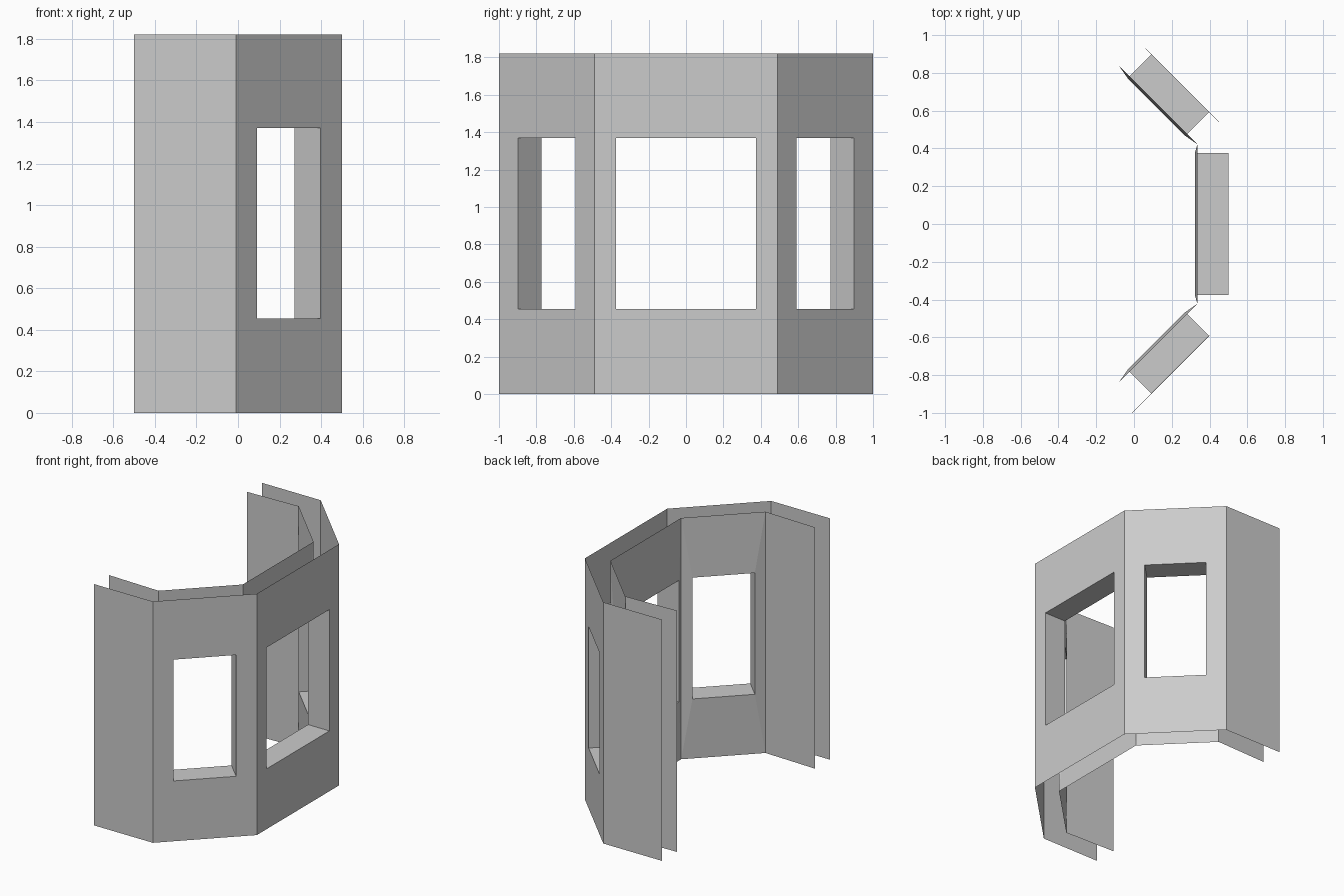
import bpy, bmesh
from mathutils import Vector

if "Cube" in bpy.data.objects:
    bpy.data.objects.remove(bpy.data.objects["Cube"])

H, T = 1.82, 0.178          # wall height and thickness
Z0, Z1 = 0.455, 1.37        # window sill and head

# Outer plan, walked so the outside lies on the right
plan = [Vector(p) for p in [(-0.5, -1), (-0.01, -1), (0.5, -0.49),
                            (0.5, 0.49), (-0.01, 1), (-0.5, 1)]]
# Window margin at each end of a wall segment, as a fraction (None = solid)
margins = [None, 0.2, 0.117, 0.2, None]


def normal(a, b):
    d = (b - a).normalized()
    return Vector((d.y, -d.x))


norms = [normal(a, b) for a, b in zip(plan, plan[1:])]
# Inner plan: every corner is pushed in by T along its averaged normal
inner = []
for i, p in enumerate(plan):
    n = norms[max(i - 1, 0)] + norms[min(i, len(norms) - 1)]
    inner.append(p - n.normalized() * T)

bm = bmesh.new()


def loop(a, b, z0, z1):
    return [bm.verts.new((p.x, p.y, z)) for p, z in
            ((a, z0), (b, z0), (b, z1), (a, z1))]


def bridge(l1, l2, flip=False):
    for i in range(4):
        j = (i + 1) % 4
        f = [l1[i], l1[j], l2[j], l2[i]]
        bm.faces.new(f[::-1] if flip else f)


for i, m in enumerate(margins):
    a, b = plan[i], plan[i + 1]
    out = loop(a, b, 0, H)
    back = loop(inner[i], inner[i + 1], 0, H)
    if m is None:
        # Plain side wall: two open sheets
        bm.faces.new(out)
        bm.faces.new(back[::-1])
    else:
        # Wall with a window opening and its reveal
        wa, wb, off = a.lerp(b, m), b.lerp(a, m), norms[i] * T
        hole = loop(wa, wb, Z0, Z1)
        hole_in = loop(wa - off, wb - off, Z0, Z1)
        bridge(out, hole)
        bridge(hole, hole_in)
        bridge(back, hole_in, flip=True)

bmesh.ops.remove_doubles(bm, verts=bm.verts, dist=1e-4)
me = bpy.data.meshes.new("bay_window_wall")
bm.to_mesh(me)
bm.free()
bpy.context.collection.objects.link(bpy.data.objects.new("bay_window_wall", me))
